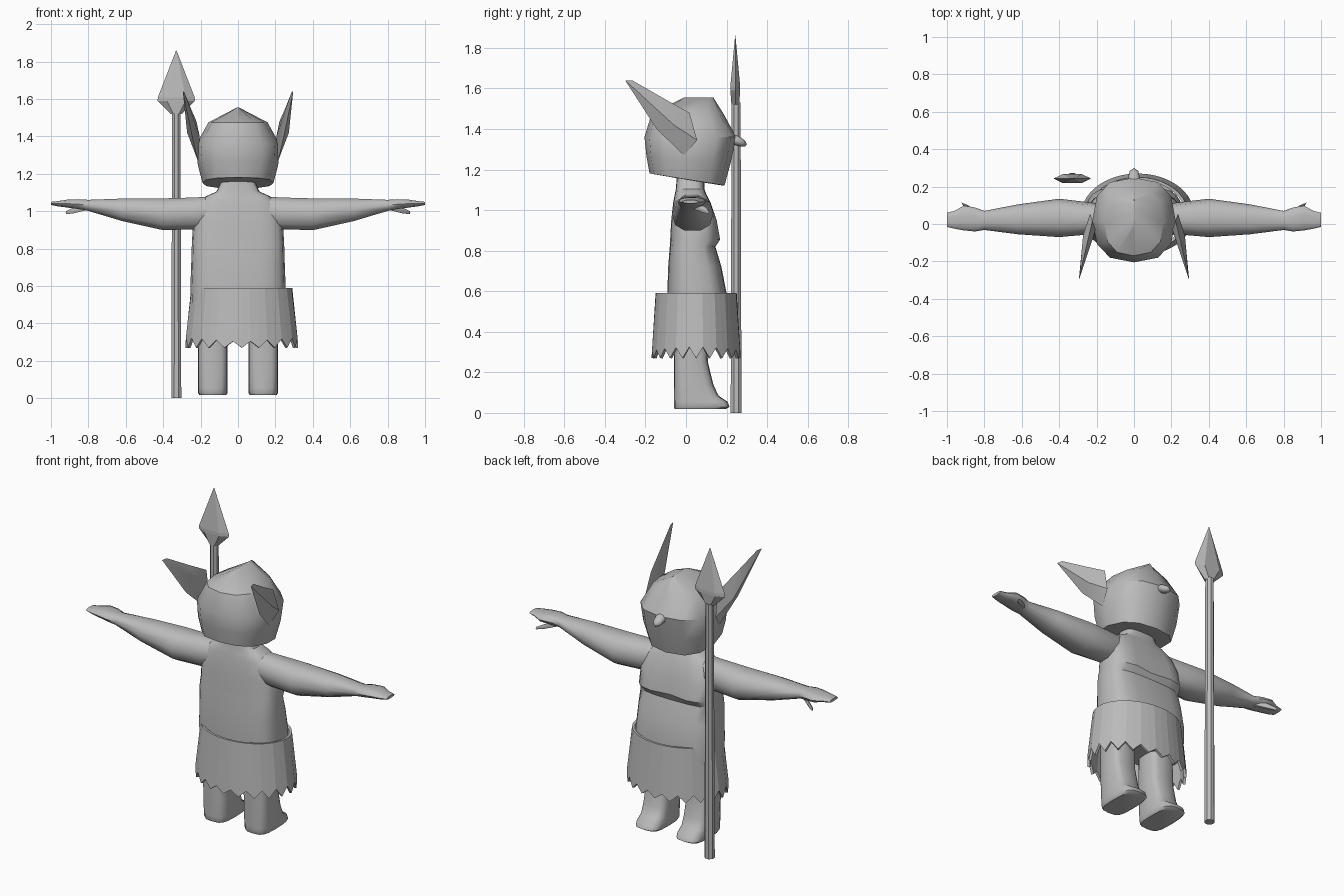
import bpy, bmesh, math
from mathutils import Vector

if "Cube" in bpy.data.objects:
    bpy.data.objects.remove(bpy.data.objects["Cube"])

grey = bpy.data.materials.new("plain grey")
grey.diffuse_color = (0.5, 0.5, 0.5, 1)
grey.use_nodes = True
grey.node_tree.nodes["Principled BSDF"].inputs["Base Color"].default_value = grey.diffuse_color


def finish(name, bm, angle=40):
    bmesh.ops.remove_doubles(bm, verts=bm.verts[:], dist=0.0005)
    bmesh.ops.recalc_face_normals(bm, faces=bm.faces[:])
    mesh = bpy.data.meshes.new(name)
    bm.to_mesh(mesh)
    bm.free()
    mesh.materials.append(grey)
    ob = bpy.data.objects.new(name, mesh)
    bpy.context.collection.objects.link(ob)
    bpy.ops.object.select_all(action='DESELECT')
    ob.select_set(True)
    bpy.context.view_layer.objects.active = ob
    if angle:
        bpy.ops.object.shade_smooth_by_angle(angle=math.radians(angle))
    return ob


def oval(n, e, turn=0.0):
    """Unit rounded-square outline; higher e is boxier."""
    pts = []
    for i in range(n):
        a = math.tau * i / n + turn
        c, s = math.cos(a), math.sin(a)
        pts.append((math.copysign(abs(c) ** (2 / e), c), math.copysign(abs(s) ** (2 / e), s)))
    return pts


def loft(name, rings, angle=40, caps=True):
    bm = bmesh.new()
    rows = [[bm.verts.new(p) for p in r] for r in rings]
    for a, b in zip(rows, rows[1:]):
        for i in range(len(a)):
            j = (i + 1) % len(a)
            bm.faces.new((a[i], a[j], b[j], b[i]))
    if caps:
        bm.faces.new(rows[0])
        bm.faces.new(rows[-1])
    return finish(name, bm, angle)


def upright(rows, n, e, cx=0.0, tilt=None):
    """Rings from (z, half width, back y, front y)."""
    out = []
    for k, (z, w, yb, yf) in enumerate(rows):
        t = tilt[k] if tilt else 0
        ring = []
        for u, v in oval(n, e):
            y = (yb + yf) / 2 + v * (yf - yb) / 2
            ring.append((cx + u * w, y, z + t * y))
        out.append(ring)
    return out


# Torso with chest shelf, shoulders and neck
rings = upright([(0.42, 0.25, -0.09, 0.20), (0.59, 0.255, -0.092, 0.20),
                 (0.72, 0.25, -0.088, 0.175), (0.82, 0.247, -0.08, 0.145),
                 (0.855, 0.245, -0.078, 0.172), (0.95, 0.24, -0.073, 0.155),
                 (1.04, 0.21, -0.063, 0.12), (1.08, 0.17, -0.055, 0.10),
                 (1.105, 0.115, -0.05, 0.09), (1.17, 0.085, -0.045, 0.09)], 20, 3.2)
for ring in rings[4:6]:  # groove between the chest halves
    x, y, z = ring[5]
    ring[5] = (x, y - 0.02, z)
loft("torso", rings, 35)

# Head, closing to a short ridge at the crown
loft("head", upright([(1.15, 0.10, 0.0, 0.17), (1.152, 0.19, -0.18, 0.19),
                      (1.25, 0.215, -0.195, 0.22), (1.36, 0.222, -0.205, 0.248),
                      (1.475, 0.158, -0.17, 0.185), (1.555, 0.004, -0.01, 0.135)],
                     12, 2.5, tilt=[-0.16, -0.16, -0.08, 0, 0, 0]), 35)

# Drooping nose
bm = bmesh.new()
bmesh.ops.create_uvsphere(bm, u_segments=8, v_segments=6, radius=1)
for v in bm.verts:
    x, y, z = v.co
    v.co = Vector((x * 0.032, 0.245 + y * 0.055, 1.345 + z * 0.026 - y * 0.02))
finish("nose", bm, 60)

for side, label in ((-1, "left"), (1, "right")):
    # Swept-back ear: outline around an outer and an inner ridge point
    bm = bmesh.new()
    edge = [(0.295, -0.30, 1.64), (0.288, -0.265, 1.64), (0.25, -0.10, 1.545), (0.222, 0.017, 1.48),
            (0.235, 0.055, 1.345), (0.215, -0.01, 1.27), (0.245, -0.145, 1.40)]
    rim = [bm.verts.new((side * x, y, z)) for x, y, z in edge]
    outer = bm.verts.new((side * 0.272, -0.06, 1.42))
    inner = bm.verts.new((side * 0.205, -0.03, 1.40))
    for i in range(len(rim)):
        for mid in (outer, inner):
            bm.faces.new((rim[i], rim[(i + 1) % len(rim)], mid))
    finish(label + "_ear", bm, 35)

    # Arm and flat hand: (x, low z, high z, back y, front y)
    rows = [(0.10, 0.93, 1.085, -0.05, 0.09), (0.23, 0.90, 1.077, -0.055, 0.115),
            (0.40, 0.895, 1.072, -0.07, 0.135), (0.62, 0.945, 1.07, -0.055, 0.105),
            (0.80, 1.00, 1.062, -0.032, 0.07), (0.85, 1.01, 1.065, -0.04, 0.088),
            (0.91, 1.018, 1.063, -0.034, 0.098), (0.96, 1.025, 1.055, -0.025, 0.07),
            (1.0, 1.033, 1.05, -0.015, 0.06)]
    loft(label + "_arm", [[(side * x, (yb + yf) / 2 + u * (yf - yb) / 2,
                            (lo + hi) / 2 + v * (hi - lo) / 2) for u, v in oval(10, 2.4)]
                          for x, lo, hi, yb, yf in rows], 50)

    # Thumb
    loft(label + "_thumb", [[(side * (x + u * r * 0.5), y + u * r, z + v * r) for u, v in oval(6, 2)]
                            for x, y, z, r in ((0.82, 0.045, 1.02, 0.018), (0.88, 0.085, 1.003, 0.016),
                                               (0.917, 0.105, 0.992, 0.009))], 50)

    # Leg and foot
    loft(label + "_leg", upright([(0.018, 0.072, -0.055, 0.195), (0.03, 0.08, -0.06, 0.215),
                                  (0.055, 0.08, -0.06, 0.205), (0.085, 0.08, -0.06, 0.16),
                                  (0.14, 0.08, -0.06, 0.135), (0.25, 0.08, -0.06, 0.108),
                                  (0.48, 0.08, -0.06, 0.10)], 16, 3.5, cx=side * 0.135), 45)

# Skirt with a ragged hem, open at top and bottom
N = 40
circle = oval(N, 2)
top = [(0.02 + u * 0.27, 0.05 + v * 0.20, 0.59) for u, v in circle]
hem = [(0.02 + u * 0.302, 0.05 + v * 0.22, 0.27 + (i % 2) * (0.03 + 0.025 * abs(u)))
       for i, (u, v) in enumerate(circle)]
skirt = loft("skirt", [top, hem], 0, caps=False)
mod = skirt.modifiers.new("thickness", 'SOLIDIFY')
mod.thickness = 0.015
mod.offset = -1

# Spear shaft
SX, SY = -0.33, 0.247
loft("spear_shaft", [[(SX + u * r, SY + v * r, z) for u, v in oval(8, 2, math.pi / 8)]
                     for z, r in ((0, 0.029), (0.27, 0.028), (1.53, 0.024))], 30)

# Flat diamond spear head
loft("spear_head", [[(SX + u * w, SY - 0.004 + v * d, z) for u, v in oval(6, 2)]
                    for z, w, d in ((1.52, 0.03, 0.022), (1.59, 0.10, 0.028),
                                    (1.61, 0.098, 0.028), (1.86, 0.001, 0.001))], 0)
